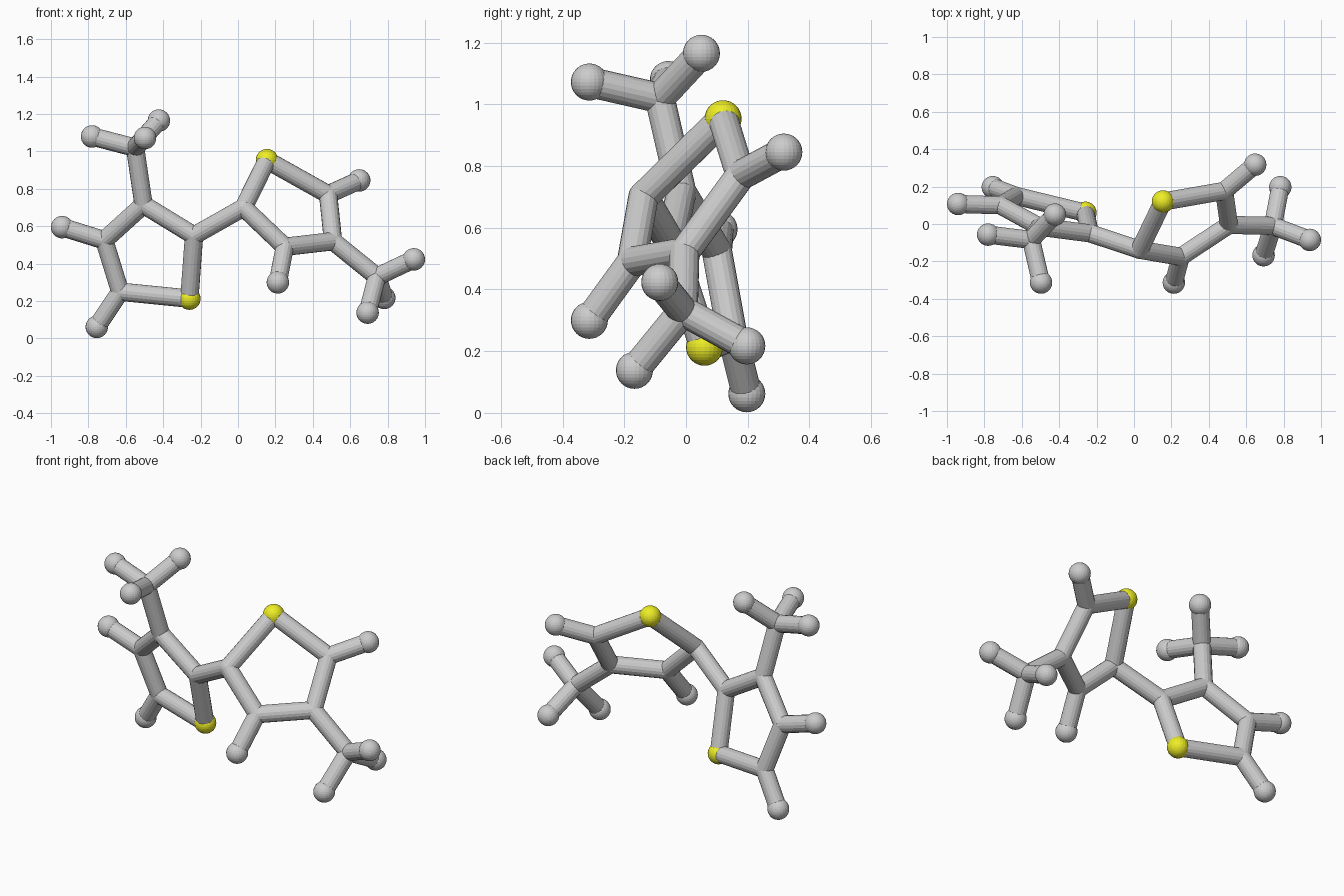
import bpy
from mathutils import Vector

if "Cube" in bpy.data.objects:
    bpy.data.objects.remove(bpy.data.objects["Cube"])

BOND_R, ATOM_R = 0.049, 0.06

# Atom centres: ring 1 is the left ring, ring 2 the right ring
ATOMS = {
    "sulfur_1": (-0.26, 0.06, 0.213),
    "carbon_1a": (-0.235, -0.05, 0.55),
    "carbon_1b": (-0.505, -0.015, 0.715),
    "carbon_1c": (-0.715, 0.10, 0.525),
    "carbon_1d": (-0.63, 0.15, 0.25),
    "carbon_1m": (-0.55, -0.085, 1.02),
    "hydrogen_1c": (-0.94, 0.107, 0.595),
    "hydrogen_1d": (-0.755, 0.197, 0.062),
    "hydrogen_1m1": (-0.78, -0.057, 1.08),
    "hydrogen_1m2": (-0.423, 0.05, 1.165),
    "hydrogen_1m3": (-0.497, -0.313, 1.072),
    "sulfur_2": (0.155, 0.12, 0.953),
    "carbon_2a": (0.03, -0.138, 0.70),
    "carbon_2b": (0.25, -0.175, 0.49),
    "carbon_2c": (0.508, -0.005, 0.52),
    "carbon_2d": (0.482, 0.177, 0.77),
    "carbon_2m": (0.743, -0.01, 0.33),
    "hydrogen_2b": (0.213, -0.313, 0.30),
    "hydrogen_2d": (0.648, 0.317, 0.845),
    "hydrogen_2m1": (0.94, -0.085, 0.423),
    "hydrogen_2m2": (0.693, -0.167, 0.138),
    "hydrogen_2m3": (0.782, 0.197, 0.217),
}

# Bonds as chains of atom keys
CHAINS = [
    "sulfur_1 carbon_1a carbon_1b carbon_1c carbon_1d sulfur_1",
    "sulfur_2 carbon_2a carbon_2b carbon_2c carbon_2d sulfur_2",
    "carbon_1a carbon_2a",
    "carbon_1b carbon_1m",
    "carbon_2c carbon_2m",
    "carbon_1c hydrogen_1c", "carbon_1d hydrogen_1d",
    "carbon_2b hydrogen_2b", "carbon_2d hydrogen_2d",
] + [f"carbon_{r}m hydrogen_{r}m{i}" for r in (1, 2) for i in (1, 2, 3)]

yellow = bpy.data.materials.new("yellow")
yellow.diffuse_color = (0.85, 0.85, 0.02, 1)
yellow.use_nodes = True
yellow.node_tree.nodes["Principled BSDF"].inputs["Base Color"].default_value = yellow.diffuse_color


def add_atom(name, pos):
    radius = BOND_R if name.startswith("carbon") else ATOM_R
    bpy.ops.mesh.primitive_uv_sphere_add(segments=24, ring_count=16,
                                         radius=radius, location=pos)
    obj = bpy.context.object
    obj.name = name
    if name.startswith("sulfur"):
        obj.data.materials.append(yellow)


def add_bond(a, b):
    p, q = Vector(ATOMS[a]), Vector(ATOMS[b])
    d = q - p
    bpy.ops.mesh.primitive_cylinder_add(vertices=18, radius=BOND_R,
                                        depth=d.length, location=(p + q) / 2)
    obj = bpy.context.object
    obj.name = f"bond_{a}_{b}"
    obj.rotation_euler = d.to_track_quat('Z', 'Y').to_euler()


# Atoms
for name, pos in ATOMS.items():
    add_atom(name, pos)

# Bonds
for chain in CHAINS:
    keys = chain.split()
    for a, b in zip(keys, keys[1:]):
        add_bond(a, b)
